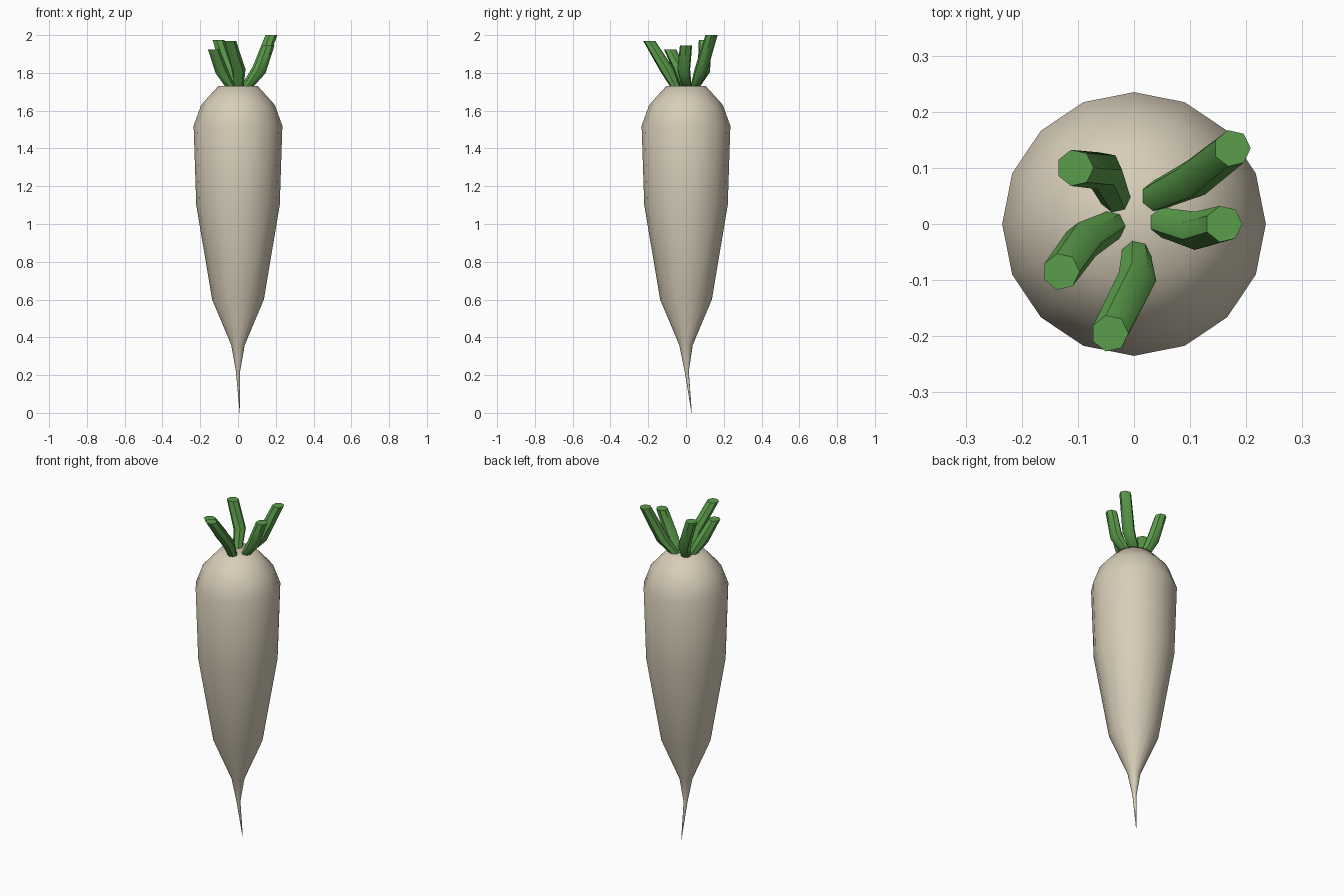
import bpy, bmesh, math
from mathutils import Vector

cube = bpy.data.objects.get("Cube")
if cube:
    bpy.data.objects.remove(cube, do_unlink=True)


def make_material(name, colour):
    mat = bpy.data.materials.new(name)
    mat.use_nodes = True
    mat.diffuse_color = (*colour, 1)
    bsdf = next(n for n in mat.node_tree.nodes if n.type == 'BSDF_PRINCIPLED')
    bsdf.inputs["Base Color"].default_value = (*colour, 1)
    bsdf.inputs["Roughness"].default_value = 0.8
    return mat


def loft(name, rings, sides, mat, sharp_angle):
    """Skin a list of (centre, radius, axis) rings and cap both ends."""
    bm = bmesh.new()
    loops = []
    for centre, radius, axis in rings:
        turn = Vector((0, 0, 1)).rotation_difference(Vector(axis))
        loop = []
        for i in range(sides):
            a = math.tau * i / sides
            spoke = Vector((math.cos(a), math.sin(a), 0)) * radius
            loop.append(bm.verts.new(Vector(centre) + turn @ spoke))
        loops.append(loop)
    for low, high in zip(loops, loops[1:]):
        for i in range(sides):
            j = (i + 1) % sides
            bm.faces.new((low[i], low[j], high[j], high[i]))
    bm.faces.new(loops[0][::-1])
    bm.faces.new(loops[-1])
    bmesh.ops.recalc_face_normals(bm, faces=bm.faces)
    mesh = bpy.data.meshes.new(name)
    bm.to_mesh(mesh)
    bm.free()
    mesh.materials.append(mat)
    obj = bpy.data.objects.new(name, mesh)
    bpy.context.collection.objects.link(obj)
    bpy.ops.object.select_all(action='DESELECT')
    obj.select_set(True)
    bpy.context.view_layer.objects.active = obj
    bpy.ops.object.shade_smooth_by_angle(angle=math.radians(sharp_angle))
    return obj


cream = make_material("root_cream", (0.68, 0.61, 0.48))
green = make_material("stalk_green", (0.105, 0.34, 0.07))
UP = (0, 0, 1)

# Root: tapered body whose thin tip bends towards the back
profile = [
    ((0.01, 0.03, 0), 0.001),
    ((0, 0.004, 0.22), 0.011),
    ((0, 0, 0.36), 0.036),
    ((0, 0, 0.6), 0.137),
    ((0, 0, 1.1), 0.221),
    ((0, 0, 1.52), 0.235),
    ((0, 0, 1.63), 0.195),
    ((0, 0, 1.73), 0.105),
]
loft("root", [(c, r, UP) for c, r in profile], 16, cream, 60)

# Stalks: base, bend and cut end of each
stalks = {
    "stalk_back_left": ((0.03, 0.045), (0.105, 0.08), (0.175, 0.135), 2.0),
    "stalk_left": ((0.045, 0.005), (0.115, -0.012), (0.16, 0), 1.945),
    "stalk_front": ((0.003, -0.05), (0.005, -0.1), (-0.043, -0.195), 1.97),
    "stalk_right": ((-0.035, 0), (-0.09, -0.03), (-0.13, -0.085), 1.925),
    "stalk_back_right": ((-0.03, 0.04), (-0.055, 0.095), (-0.105, 0.1), 1.975),
}
for name, (base, bend, end, top) in stalks.items():
    low = Vector((*base, 1.715))
    mid = Vector((*bend, 1.815))
    high = Vector((*end, top))
    mid_axis = (mid - low).normalized() + (high - mid).normalized()
    loft(name, [(low, 0.026, UP), (mid, 0.035, mid_axis), (high, 0.033, UP)],
         7, green, 50)
